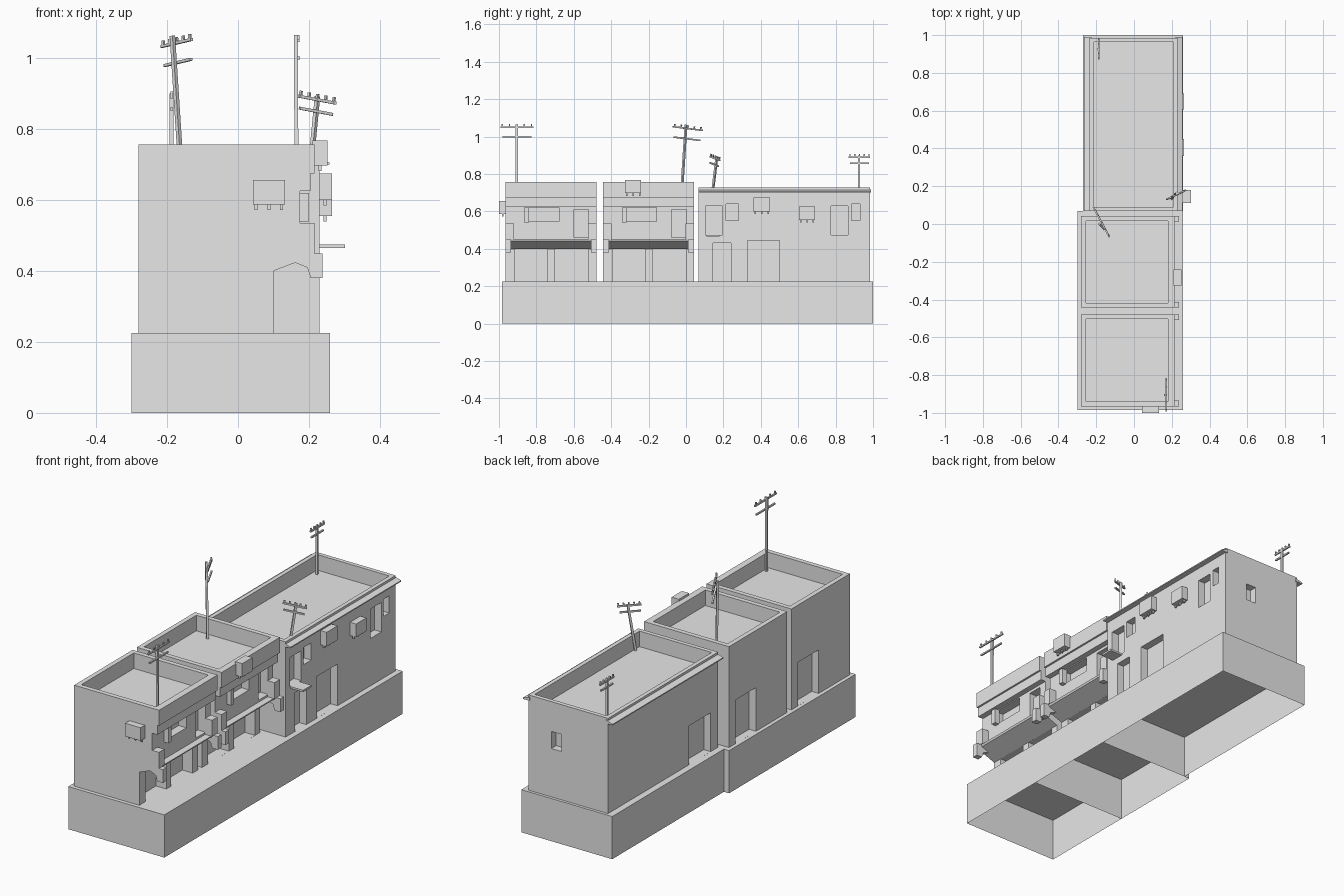
import bpy, bmesh
from mathutils import Vector

old = bpy.data.objects.get("Cube")
if old:
    bpy.data.objects.remove(old)

plaster = bpy.data.materials.new("plaster_grey")
plaster.use_nodes = True
grey = (0.8, 0.8, 0.8, 1)
plaster.diffuse_color = grey
plaster.node_tree.nodes["Principled BSDF"].inputs["Base Color"].default_value = grey


def finish(bm, name):
    bmesh.ops.recalc_face_normals(bm, faces=bm.faces)
    me = bpy.data.meshes.new(name)
    bm.to_mesh(me)
    bm.free()
    me.materials.append(plaster)
    ob = bpy.data.objects.new(name, me)
    bpy.context.scene.collection.objects.link(ob)
    return ob


def add_box(bm, x, y, z):
    """Box from (min, max) pairs."""
    verts = bmesh.ops.create_cube(bm, size=1)["verts"]
    for v in verts:
        v.co = [r[0] + (c + 0.5) * (r[1] - r[0]) for c, r in zip(v.co, (x, y, z))]
    return verts


def boxes(name, *ranges):
    bm = bmesh.new()
    for r in ranges:
        add_box(bm, *r)
    return finish(bm, name)


def extrude(name, profile, y0, y1):
    """Sweep an x-z profile along y."""
    bm = bmesh.new()
    face = bm.faces.new([bm.verts.new((x, y0, z)) for x, z in profile])
    ext = bmesh.ops.extrude_face_region(bm, geom=[face])["geom"]
    new = [v for v in ext if isinstance(v, bmesh.types.BMVert)]
    bmesh.ops.translate(bm, verts=new, vec=(0, y1 - y0, 0))
    return finish(bm, name)


def cut(ob, *ranges):
    """Carve box-shaped recesses out of an object."""
    for r in ranges:
        cutter = boxes("cutter", r)
        mod = ob.modifiers.new("recess", 'BOOLEAN')
        mod.operation = 'DIFFERENCE'
        mod.solver = 'EXACT'
        mod.object = cutter
        dg = bpy.context.evaluated_depsgraph_get()
        me = bpy.data.meshes.new_from_object(ob.evaluated_get(dg))
        ob.modifiers.clear()
        ob.data = me
        bpy.data.objects.remove(cutter)


# Hollow plinths, open underneath
def plinth(name, x, y):
    bm = bmesh.new()
    add_box(bm, x, y, (0, 0.225))
    bm.faces.ensure_lookup_table()
    under = min(bm.faces, key=lambda f: f.calc_center_median().z)
    bmesh.ops.delete(bm, geom=[under], context='FACES_ONLY')
    finish(bm, name)


plinth("front_plinth", (-0.3, 0.26), (-0.985, -0.455))
plinth("middle_plinth", (-0.3, 0.26), (-0.455, 0.07))
plinth("rear_plinth", (-0.27, 0.26), (0.07, 1.0))


# Two matching houses with an overhanging upper floor
SECTION = [(-0.28, 0.225), (0.10, 0.225), (0.10, 0.40), (0.205, 0.44), (0.21, 0.45),
           (0.175, 0.45), (0.175, 0.625), (0.205, 0.625), (0.205, 0.675),
           (0.215, 0.675), (0.215, 0.757), (-0.28, 0.757)]
BRACKET = [(0.10, 0.40), (0.15, 0.428), (0.195, 0.41), (0.205, 0.38),
           (0.238, 0.38), (0.238, 0.45), (0.10, 0.45)]


def house(name, y, width):
    end = y + width
    body = extrude(name + "_walls", SECTION, y, end)
    cut(body,
        ((-0.255, 0.18), (y + 0.025, end - 0.025), (0.675, 0.9)),      # roof well
        ((0.04, 0.2), (y + 0.05, y + 0.225), (0.2251, 0.3999)),        # porch bays
        ((0.04, 0.2), (y + 0.265, end - 0.042), (0.2251, 0.3999)),
        ((0.13, 0.19), (y + 0.105, y + 0.285), (0.545, 0.62)),         # window
        ((0.13, 0.19), (y + 0.365, y + 0.445), (0.4605, 0.61)),        # balcony door
        ((-0.4, -0.24), (y + 0.26, y + 0.43), (0.2251, 0.455)))        # back door
    boxes(name + "_shutter", ((0.17, 0.2), (y + 0.1, y + 0.125), (0.54, 0.62)))
    for side, s in (("front", y), ("rear", end - 0.045)):
        boxes(f"{name}_{side}_balcony_post", ((0.17, 0.215), (s, s + 0.045), (0.45, 0.535)))
    for side, s in (("front", y), ("rear", end - 0.03)):
        extrude(f"{name}_{side}_bracket", BRACKET, s, s + 0.03)


house("front_house", -0.965, 0.487)
house("middle_house", -0.443, 0.485)

# Long rear house with windows, doors and eaves
long_house = boxes("rear_house_walls", ((-0.235, 0.23), (0.068, 0.985), (0.225, 0.727)))
WALL = (0.19, 0.3)
cut(long_house,
    ((-0.213, 0.208), (0.09, 0.963), (0.645, 0.9)),
    (WALL, (0.105, 0.195), (0.475, 0.63)),
    (WALL, (0.215, 0.28), (0.55, 0.64)),
    (WALL, (0.775, 0.865), (0.475, 0.63)),
    (WALL, (0.885, 0.93), (0.55, 0.64)),
    (WALL, (0.145, 0.24), (0.2251, 0.43)),
    (WALL, (0.33, 0.50), (0.2251, 0.445)),
    ((-0.4, -0.195), (0.13, 0.31), (0.2251, 0.43)),
    ((0.035, 0.095), (0.945, 1.1), (0.48, 0.57)))
extrude("facade_eave", [(0.22, 0.70), (0.258, 0.70), (0.258, 0.706), (0.22, 0.718)], 0.068, 0.99)
extrude("back_eave", [(-0.225, 0.70), (-0.265, 0.70), (-0.265, 0.706), (-0.225, 0.718)], 0.068, 0.99)
boxes("door_ledge", ((0.22, 0.302), (0.11, 0.18), (0.465, 0.475)))


# Wall-hung air conditioners on little pegs
def cooler(name, x, y, z):
    parts = [(x, y, z)]
    along_x = (x[1] - x[0]) > (y[1] - y[0])
    for t in (0.1, 0.5, 0.9):
        px = x[0] + (x[1] - x[0]) * (t if along_x else 0.5)
        py = y[0] + (y[1] - y[0]) * (0.5 if along_x else t)
        parts.append(((px - 0.004, px + 0.004), (py - 0.004, py + 0.004), (z[0] - 0.015, z[0])))
    boxes(name, *parts)


cooler("front_house_cooler", (0.042, 0.132), (-1.0, -0.96), (0.587, 0.656))
cooler("middle_house_cooler", (0.21, 0.252), (-0.325, -0.24), (0.697, 0.768))
cooler("rear_house_cooler_high", (0.225, 0.265), (0.36, 0.45), (0.60, 0.675))
cooler("rear_house_cooler_low", (0.225, 0.265), (0.605, 0.69), (0.555, 0.625))


# Leaning utility poles with two cross arms and insulators
def add_beam(bm, a, b, w):
    a, b = Vector(a), Vector(b)
    rot = (b - a).to_track_quat('Z', 'Y')
    for v in bmesh.ops.create_cube(bm, size=1)["verts"]:
        c = Vector((v.co.x * w, v.co.y * w, (v.co.z + 0.5) * (b - a).length))
        v.co = a + rot @ c


def pole(name, foot, top, arm_a, arm_b, drop):
    bm = bmesh.new()
    add_beam(bm, foot, top, 0.011)
    a, b = Vector(arm_a), Vector(arm_b)
    up = (Vector(top) - Vector(foot)).normalized()
    add_beam(bm, a, b, 0.008)
    for t in (0.06, 0.28, 0.5, 0.72, 0.94):
        p = a.lerp(b, t)
        add_beam(bm, p, p + up * 0.016, 0.007)
    add_beam(bm, a.lerp(b, 0.06) - up * drop, a.lerp(b, 0.94) - up * drop, 0.008)
    finish(bm, name)


pole("front_pole", (0.165, -0.905, 0.675), (0.163, -0.905, 1.065),
     (0.17, -0.993, 1.05), (0.17, -0.815, 1.05), 0.05)
pole("middle_pole", (-0.16, -0.025, 0.675), (-0.185, 0.0, 1.063),
     (-0.215, 0.088, 1.033), (-0.13, -0.07, 1.053), 0.055)
pole("leaning_pole", (0.2, 0.135, 0.645), (0.224, 0.165, 0.892),
     (0.17, 0.13, 0.893), (0.276, 0.18, 0.873), 0.033)
pole("rear_pole", (-0.187, 0.925, 0.645), (-0.187, 0.925, 0.9),
     (-0.187, 0.87, 0.89), (-0.187, 0.985, 0.89), 0.033)
